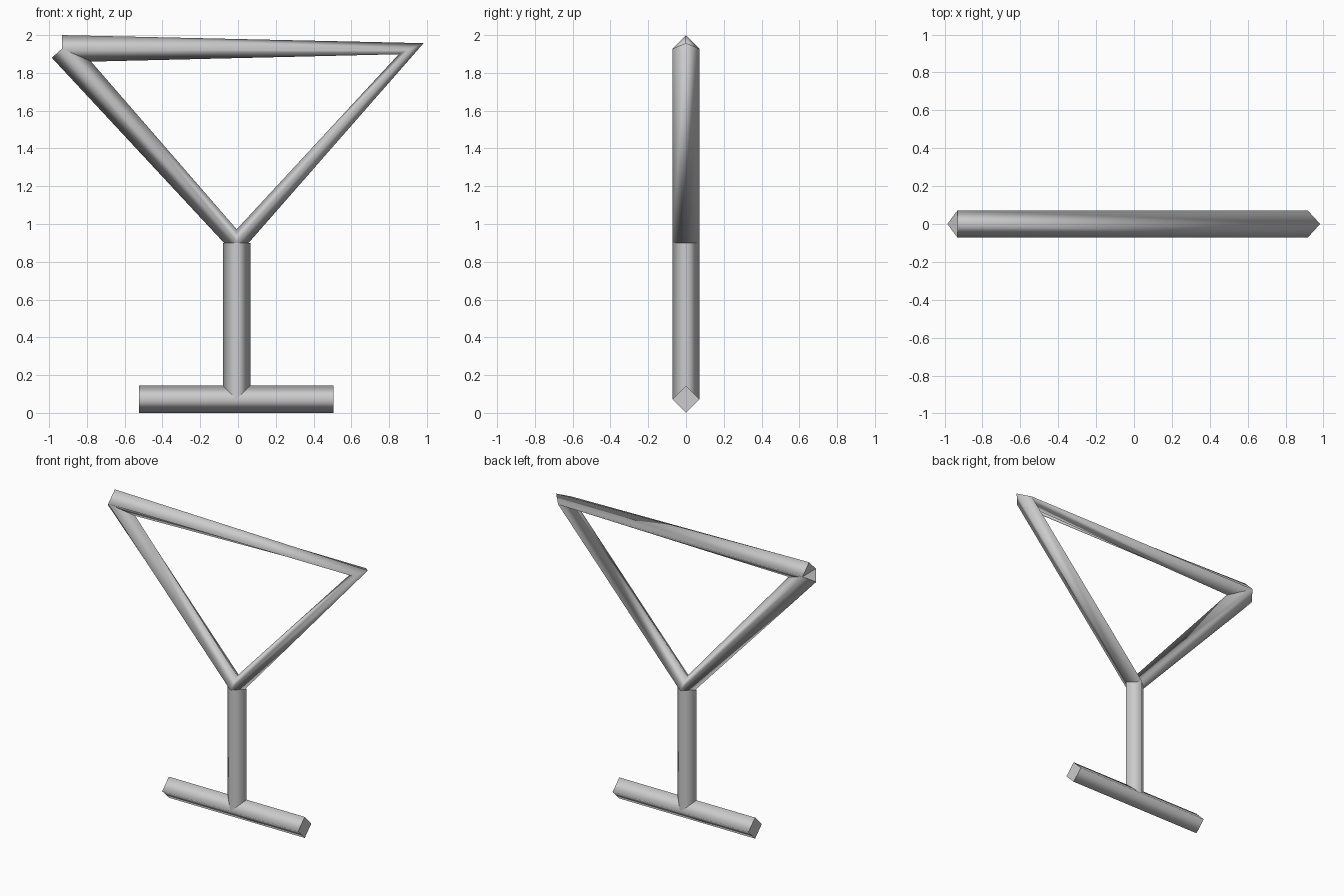
import bpy, bmesh
from mathutils import Vector

if "Cube" in bpy.data.objects:
    bpy.data.objects.remove(bpy.data.objects["Cube"])

R = 0.072  # half-diagonal of the square tube
metal = bpy.data.materials.new("grey metal")
metal.diffuse_color = (0.6, 0.6, 0.6, 1)
metal.use_nodes = True
metal.node_tree.nodes["Principled BSDF"].inputs["Base Color"].default_value = metal.diffuse_color


def tube(name, path):
    """Sweep a diamond section along a path in the XZ plane, with flat end caps."""
    pts = [Vector((x, 0, z)) for x, z in path]
    side = Vector((0, 1, 0))
    bm = bmesh.new()
    rings = []
    for i, p in enumerate(pts):
        a = (p - pts[i - 1]).normalized() if i else Vector()
        b = (pts[i + 1] - p).normalized() if i + 1 < len(pts) else Vector()
        out = side.cross((a + b).normalized())
        rings.append([bm.verts.new(p + d * R) for d in (out, side, -out, -side)])
    for r, s in zip(rings, rings[1:]):
        for k in range(4):
            n = (k + 1) % 4
            bm.faces.new((r[k], r[n], s[n], s[k])).smooth = True
    for ring in (rings[0], rings[-1]):
        cap = bm.faces.new(ring)
        for e in cap.edges:
            e.smooth = False  # crisp rim around each cap
    bmesh.ops.recalc_face_normals(bm, faces=bm.faces)
    mesh = bpy.data.meshes.new(name)
    bm.to_mesh(mesh)
    bm.free()
    mesh.materials.append(metal)
    obj = bpy.data.objects.new(name, mesh)
    bpy.context.collection.objects.link(obj)
    return obj


# Bowl outline: rim, right side, left side in one mitred run
tube("glass_bowl", [(-0.932, 1.928), (0.917, 1.928), (-0.007, 0.90), (-0.932, 1.928)])
# Upright stem
tube("glass_stem", [(-0.007, 0.90), (-0.007, 0.072)])
# Horizontal foot bar
tube("glass_foot", [(-0.523, R), (0.505, R)])
